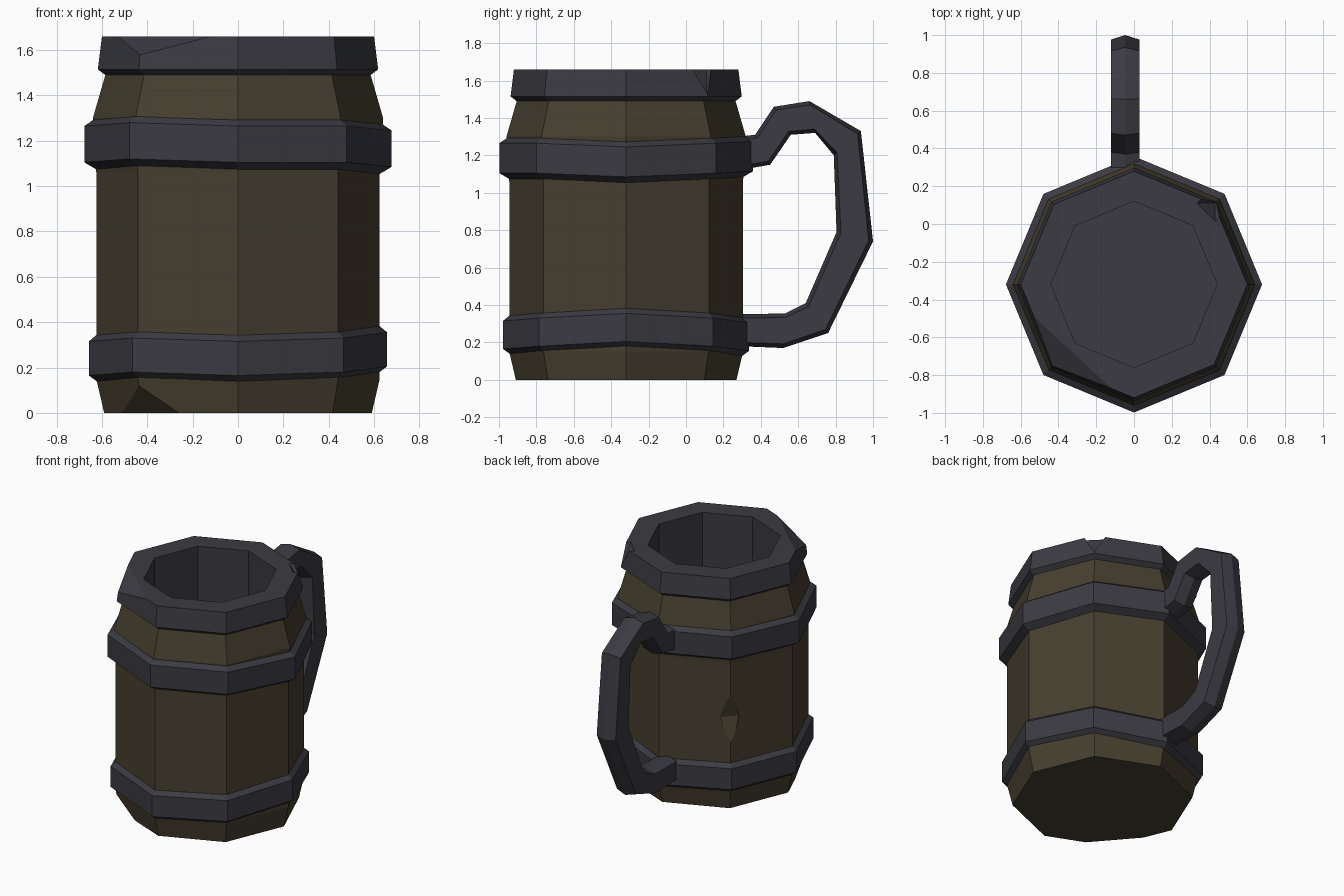
import bpy, bmesh, math
from mathutils import Vector

if "Cube" in bpy.data.objects:
    bpy.data.objects.remove(bpy.data.objects["Cube"])

CY = -0.32          # tankard axis sits forward of the origin
SIDES = 8


def material(name, rgb):
    m = bpy.data.materials.new(name)
    m.diffuse_color = (*rgb, 1)
    m.use_nodes = True
    m.node_tree.nodes["Principled BSDF"].inputs["Base Color"].default_value = m.diffuse_color
    return m


WOOD = material("dark_wood", (0.062, 0.050, 0.029))
IRON = material("dark_iron", (0.043, 0.043, 0.054))


def finish(bm, name, mats):
    bmesh.ops.recalc_face_normals(bm, faces=bm.faces)
    me = bpy.data.meshes.new(name)
    bm.to_mesh(me)
    bm.free()
    for m in mats:
        me.materials.append(m)
    ob = bpy.data.objects.new(name, me)
    bpy.context.collection.objects.link(ob)
    return ob


def loft(bm, rings, closed=False):
    """Bridge rings of points; cap both ends unless closed."""
    vs = [[bm.verts.new(p) for p in r] for r in rings]
    n = len(vs[0])
    faces = []
    for i in range(len(vs) if closed else len(vs) - 1):
        a, b = vs[i], vs[(i + 1) % len(vs)]
        faces.append([bm.faces.new((a[k], a[(k + 1) % n], b[(k + 1) % n], b[k]))
                      for k in range(n)])
    if not closed:
        faces.insert(0, [bm.faces.new(vs[0])])
        faces.append([bm.faces.new(vs[-1])])
    return faces


def ring(r, z, dz=(0,) * SIDES):
    return [(r * math.cos(k * math.tau / SIDES),
             CY + r * math.sin(k * math.tau / SIDES), z + dz[k]) for k in range(SIDES)]


def chip(bm, a, b, c, mat):
    """Slice off a corner with the plane through three points."""
    a, b, c = Vector(a), Vector(b), Vector(c)
    no = (b - a).cross(c - a).normalized()
    if no.dot(a - Vector((0, CY, 0.8))) < 0:
        no = -no
    cut = bmesh.ops.bisect_plane(bm, geom=bm.verts[:] + bm.edges[:] + bm.faces[:],
                                 plane_co=a, plane_no=no, clear_outer=True)
    edges = [e for e in cut["geom_cut"] if isinstance(e, bmesh.types.BMEdge)]
    for f in bmesh.ops.holes_fill(bm, edges=edges, sides=0)["faces"]:
        f.material_index = mat


def notch(target, name, centre, r, h, mat):
    """Carve a faceted nick with an octahedron."""
    bm = bmesh.new()
    for d in ((r, 0, 0), (-r, 0, 0), (0, r, 0), (0, -r, 0), (0, 0, h), (0, 0, -h)):
        bm.verts.new(Vector(centre) + Vector(d))
    bmesh.ops.convex_hull(bm, input=bm.verts[:])
    cutter = finish(bm, name, [mat])
    cutter.hide_render = True
    mod = target.modifiers.new(name, 'BOOLEAN')
    mod.operation, mod.solver, mod.object = 'DIFFERENCE', 'EXACT', cutter
    mod.material_mode = 'TRANSFER'
    return cutter


# Vessel: wooden outside, iron rim and lining
profile = [(.59, 0), (.625, .15), (.625, 1.06), (.64, 1.30), (.585, 1.49),
           (.618, 1.515), (.60, 1.66), (.44, 1.66), (.44, .20)]
bm = bmesh.new()
for i, group in enumerate(loft(bm, [ring(r, z) for r, z in profile])):
    for f in group:
        f.material_index = 0 if i <= 4 else 1
chip(bm, (-.53, -.49, 1.66), (-.12, -.87, 1.66), (-.43, -.75, 1.58), 1)   # rim chip
chip(bm, (-.53, -.49, 0), (-.25, -.815, 0), (-.437, -.757, .12), 0)       # base chip
vessel = finish(bm, "vessel", [WOOD, IRON])

# Nicks in the rim and in one stave edge
cutters = [notch(vessel, "rim_nick", (.43, .11, 1.665), .10, .14, IRON),
           notch(vessel, "stave_nick", (-.455, .135, .66), .085, .24, WOOD)]
bpy.context.view_layer.update()
dg = bpy.context.evaluated_depsgraph_get()
baked = bpy.data.meshes.new_from_object(vessel.evaluated_get(dg))
vessel.modifiers.clear()
vessel.data = baked
for c in cutters:
    bpy.data.objects.remove(c)

# Iron hoops, slightly uneven around the barrel
hoops = {
    "lower_hoop": ([(.61, .13), (.658, .165), (.658, .315), (.61, .355)],
                   (.04, .015, -.01, 0, 0, .015, 0, .015)),
    "upper_hoop": ([(.61, 1.065), (.678, 1.105), (.678, 1.265), (.62, 1.305)],
                   (-.02, 0, .01, .01, 0, .015, 0, 0)),
}
for name, (section, wobble) in hoops.items():
    bm = bmesh.new()
    loft(bm, [ring(r, z, wobble) for r, z in section], closed=True)
    finish(bm, name, [IRON])

# Handle: six-sided section swept between an outer and an inner (y, z) line
outer = [(.28, 1.30), (.37, 1.31), (.47, 1.46), (.66, 1.49), (.935, 1.33),
         (1.0, .74), (.76, .25), (.52, .17), (.28, .18)]
inner = [(.28, 1.12), (.45, 1.15), (.56, 1.31), (.69, 1.32), (.79, 1.20),
         (.805, .79), (.64, .41), (.53, .355), (.28, .35)]
section = [(0, 0), (.075, .12), (.075, .88), (0, 1), (-.075, .88), (-.075, .12)]
bm = bmesh.new()
loft(bm, [[(-.047 + x, o[0] + (i[0] - o[0]) * t, o[1] + (i[1] - o[1]) * t)
           for x, t in section] for o, i in zip(outer, inner)])
finish(bm, "handle", [IRON])
